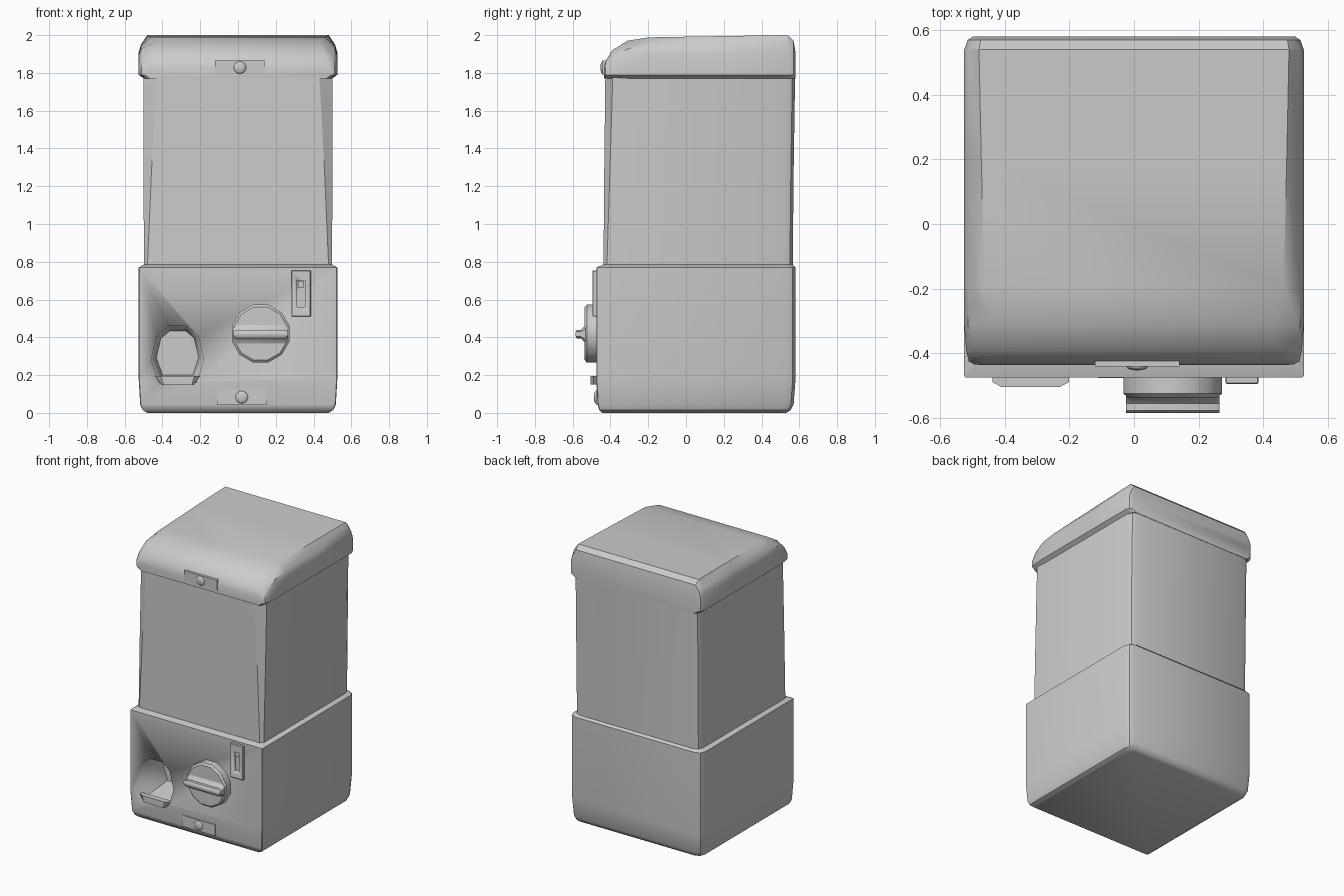
import bpy, bmesh, math
from mathutils import Matrix

if "Cube" in bpy.data.objects:
    bpy.data.objects.remove(bpy.data.objects["Cube"])


def finish(bm, name, angle=35):
    bmesh.ops.recalc_face_normals(bm, faces=bm.faces)
    me = bpy.data.meshes.new(name)
    bm.to_mesh(me)
    bm.free()
    ob = bpy.data.objects.new(name, me)
    bpy.context.collection.objects.link(ob)
    bpy.ops.object.select_all(action='DESELECT')
    ob.select_set(True)
    bpy.context.view_layer.objects.active = ob
    bpy.ops.object.shade_smooth_by_angle(angle=math.radians(angle))
    return ob


def loft(name, rings, angle=35):
    """Skin a list of equal-length closed rings and cap both ends."""
    bm = bmesh.new()
    vs = [[bm.verts.new(p) for p in r] for r in rings]
    n = len(vs[0])
    for a, b in zip(vs, vs[1:]):
        for i in range(n):
            j = (i + 1) % n
            bm.faces.new((a[i], a[j], b[j], b[i]))
    bm.faces.new(vs[0])
    bm.faces.new(vs[-1])
    return finish(bm, name, angle)


def box(name, x0, x1, y0, y1, z0, z1, bevel=0.0):
    bm = bmesh.new()
    bmesh.ops.create_cube(bm, size=1)
    for v in bm.verts:
        v.co = ((x0, x1)[v.co.x > 0], (y0, y1)[v.co.y > 0], (z0, z1)[v.co.z > 0])
    if bevel:
        bmesh.ops.bevel(bm, geom=bm.edges[:], offset=bevel, segments=1, affect='EDGES')
    return finish(bm, name)


def carve(ob, cutter):
    m = ob.modifiers.new("carve", 'BOOLEAN')
    m.operation = 'DIFFERENCE'
    m.object = cutter
    bpy.context.view_layer.objects.active = ob
    bpy.ops.object.modifier_apply(modifier=m.name)
    bpy.data.objects.remove(cutter, do_unlink=True)


def mirrored(half):
    return half + [(-x, y, z) for x, y, z in reversed(half)]


def plan(z, w, yf, yb, fx, fy, c):
    """Horizontal section: front chamfer (fx, fy), rounded back corner c."""
    return mirrored([(w - fx, yf, z), (w, yf + fy, z), (w, yb - c, z),
                     (w - c * 0.3, yb - c * 0.3, z), (w - c, yb, z)])


# base cabinet
base = loft("base_cabinet", [
    plan(0.00, 0.48, -0.445, 0.53, 0.004, 0.004, 0.04),
    plan(0.015, 0.505, -0.46, 0.555, 0.004, 0.004, 0.045),
    plan(0.045, 0.518, -0.468, 0.57, 0.004, 0.004, 0.05),
    plan(0.18, 0.526, -0.475, 0.58, 0.004, 0.004, 0.05),
    plan(0.77, 0.526, -0.475, 0.58, 0.004, 0.004, 0.05),
    plan(0.785, 0.50, -0.437, 0.565, 0.004, 0.004, 0.05)])

# capsule tank, its front corner chamfers widening upward
loft("capsule_tank", [
    plan(0.77, 0.498, -0.437, 0.565, 0.018, 0.018, 0.05),
    plan(1.28, 0.50, -0.433, 0.57, 0.042, 0.03, 0.05),
    plan(1.80, 0.50, -0.427, 0.578, 0.07, 0.04, 0.05)], 30)

# lid, sectioned from front to back
lid = []
for y, zt, xo, xt in [(-0.435, 1.83, 0.495, 0.465), (-0.425, 1.865, 0.512, 0.465),
                      (-0.39, 1.92, 0.52, 0.452), (-0.31, 1.97, 0.526, 0.43),
                      (-0.2, 1.988, 0.526, 0.463), (0.2, 1.995, 0.526, 0.473),
                      (0.54, 2.0, 0.526, 0.48), (0.57, 1.97, 0.515, 0.475),
                      (0.58, 1.91, 0.50, 0.47)]:
    zb = 1.77
    h = zt - zb
    lid.append(mirrored([(xo - 0.028, y, zb), (xo, y, zb + 0.02), (xo, y, zb + h * 0.6),
                         (xo - 0.012, y, zb + h * 0.78), (xt, y, zt)]))
loft("lid", lid)

# prize chute opening and its protruding lip
arch = [(-0.42, 0.16), (-0.22, 0.16), (-0.18, 0.28), (-0.21, 0.41), (-0.265, 0.46),
        (-0.37, 0.46), (-0.43, 0.41), (-0.46, 0.28)]
cx = -0.32
cut = loft("chute_cutter", [[(x, -0.6, z) for x, z in arch],
                            [(x, -0.475, z) for x, z in arch],
                            [(cx + (x - cx) * 0.8, -0.23, 0.2 + (z - 0.16) * 0.78) for x, z in arch]])
carve(base, cut)
lip = []
for y, w, b in [(-0.465, 0.118, 0.085), (-0.49, 0.118, 0.085), (-0.505, 0.09, 0.075)]:
    lip.append([(cx - w, y, 0.195), (cx - b, y, 0.15), (cx + b, y, 0.15), (cx + w, y, 0.195)])
loft("chute_lip", lip)

# turning knob: faceted disc plus a flared grip
kx, kz = 0.12, 0.42
disc = []
for y, r in [(-0.46, 0.158), (-0.525, 0.158), (-0.537, 0.145)]:
    disc.append([(kx + r * math.cos(math.tau * (i + 0.5) / 12), y,
                  kz + r * math.sin(math.tau * (i + 0.5) / 12)) for i in range(12)])
loft("knob_disc", disc)
grip_profile = [(-0.53, 0.07), (-0.54, 0.04), (-0.556, 0.022), (-0.578, 0.022), (-0.586, 0.01)]
grip = []
for x, k in [(-0.145, 0.6), (-0.13, 1), (0.13, 1), (0.145, 0.6)]:
    side = [(kx + x, y, kz - 0.003 + w * k) for y, w in grip_profile]
    grip.append(side + [(kx + x, y, kz - 0.003 - w * k) for y, w in reversed(grip_profile)])
loft("knob_grip", grip)

# coin plate with slot
plate = box("coin_plate", 0.283, 0.386, -0.496, -0.46, 0.51, 0.755, 0.004)
carve(plate, box("slot_cutter", 0.312, 0.356, -0.55, -0.476, 0.56, 0.70))
box("coin_ledge", 0.318, 0.35, -0.486, -0.47, 0.665, 0.695)

# lock plates with round key buttons
for name, x, z, yf, w, h in [("lid_lock", 0.01, 1.828, -0.442, 0.131, 0.038),
                             ("base_lock", 0.02, 0.083, -0.477, 0.131, 0.04)]:
    box(name + "_plate", x - w, x + w, yf, yf + 0.04, z - h, z + h)
    bm = bmesh.new()
    bmesh.ops.create_uvsphere(bm, u_segments=12, v_segments=8, radius=0.033,
                              matrix=Matrix.Translation((x, yf, z)) @ Matrix.Diagonal((1, 0.35, 1, 1)))
    finish(bm, name + "_button", 60)
